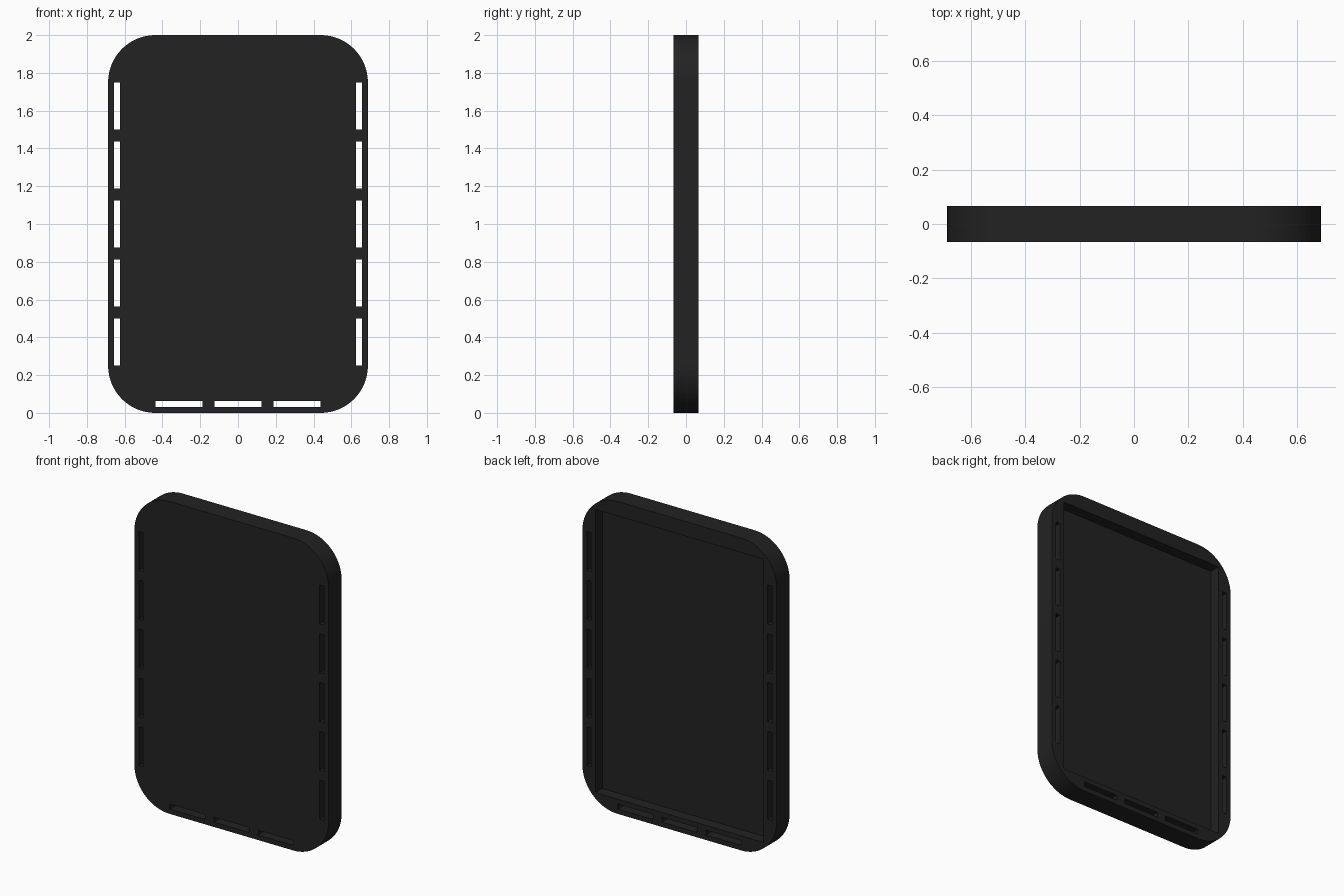
import bpy, bmesh, math
from mathutils import Matrix, Vector

if "Cube" in bpy.data.objects:
    bpy.data.objects.remove(bpy.data.objects["Cube"])

U = 1 / 16                      # design unit
HX, HEIGHT = 11 * U, 32 * U     # half width, height
HY = 0.066                      # half thickness
RADIUS = 4 * U
SEGMENTS = 24                   # per rounded corner

black = bpy.data.materials.new("black_plastic")
black.diffuse_color = (0.016, 0.016, 0.016, 1)
black.use_nodes = True
black.node_tree.nodes["Principled BSDF"].inputs["Base Color"].default_value = black.diffuse_color


def make_object(name, bm):
    bmesh.ops.recalc_face_normals(bm, faces=bm.faces)
    mesh = bpy.data.meshes.new(name)
    bm.to_mesh(mesh)
    bm.free()
    mesh.materials.append(black)
    obj = bpy.data.objects.new(name, mesh)
    bpy.context.collection.objects.link(obj)
    return obj


def add_box(bm, x0, x1, y0, y1, z0, z1):
    size = Matrix.Diagonal((x1 - x0, y1 - y0, z1 - z0, 1))
    centre = Vector((x0 + x1, y0 + y1, z0 + z1)) / 2
    bmesh.ops.create_cube(bm, size=1, matrix=Matrix.Translation(centre) @ size)


# Rounded slab: corner arcs joined into one profile, extruded front to back
bm = bmesh.new()
profile = []
corners = [(1, 1), (-1, 1), (-1, -1), (1, -1)]
for c, (sx, sz) in enumerate(corners):
    for i in range(SEGMENTS + 1):
        a = math.pi / 2 * (c + i / SEGMENTS)
        x = sx * (HX - RADIUS) + RADIUS * math.cos(a)
        z = HEIGHT / 2 + sz * (HEIGHT / 2 - RADIUS) + RADIUS * math.sin(a)
        profile.append(bm.verts.new((x, -HY, z)))
front = bm.faces.new(profile)
extruded = bmesh.ops.extrude_face_region(bm, geom=[front], use_keep_orig=True)
moved = [v for v in extruded["geom"] if isinstance(v, bmesh.types.BMVert)]
bmesh.ops.translate(bm, vec=(0, 2 * HY, 0), verts=moved)
case = make_object("case_body", bm)

# Cutters: back pocket, side slots and bottom slots
bm = bmesh.new()
add_box(bm, -9.5 * U, 9.5 * U, -HY + U, 0.2, 1.5 * U, HEIGHT - 1.5 * U)
for k in range(5):
    z = (4 + 5 * k) * U
    for x in (-10.5 * U, 10 * U):
        add_box(bm, x, x + 0.5 * U, -0.2, 0.2, z, z + 4 * U)
for k in range(3):
    x = (-7 + 5 * k) * U
    add_box(bm, x, x + 4 * U, -0.2, 0.2, 0.5 * U, U)
cutter = make_object("pocket_and_slot_cutter", bm)
cutter.hide_render = True

cut = case.modifiers.new("cutouts", 'BOOLEAN')
cut.operation = 'DIFFERENCE'
cut.solver = 'EXACT'
cut.object = cutter
bpy.context.view_layer.objects.active = case
case.select_set(True)
bpy.ops.object.modifier_apply(modifier=cut.name)
bpy.data.objects.remove(cutter)
bpy.ops.object.shade_smooth_by_angle(angle=math.radians(30))
